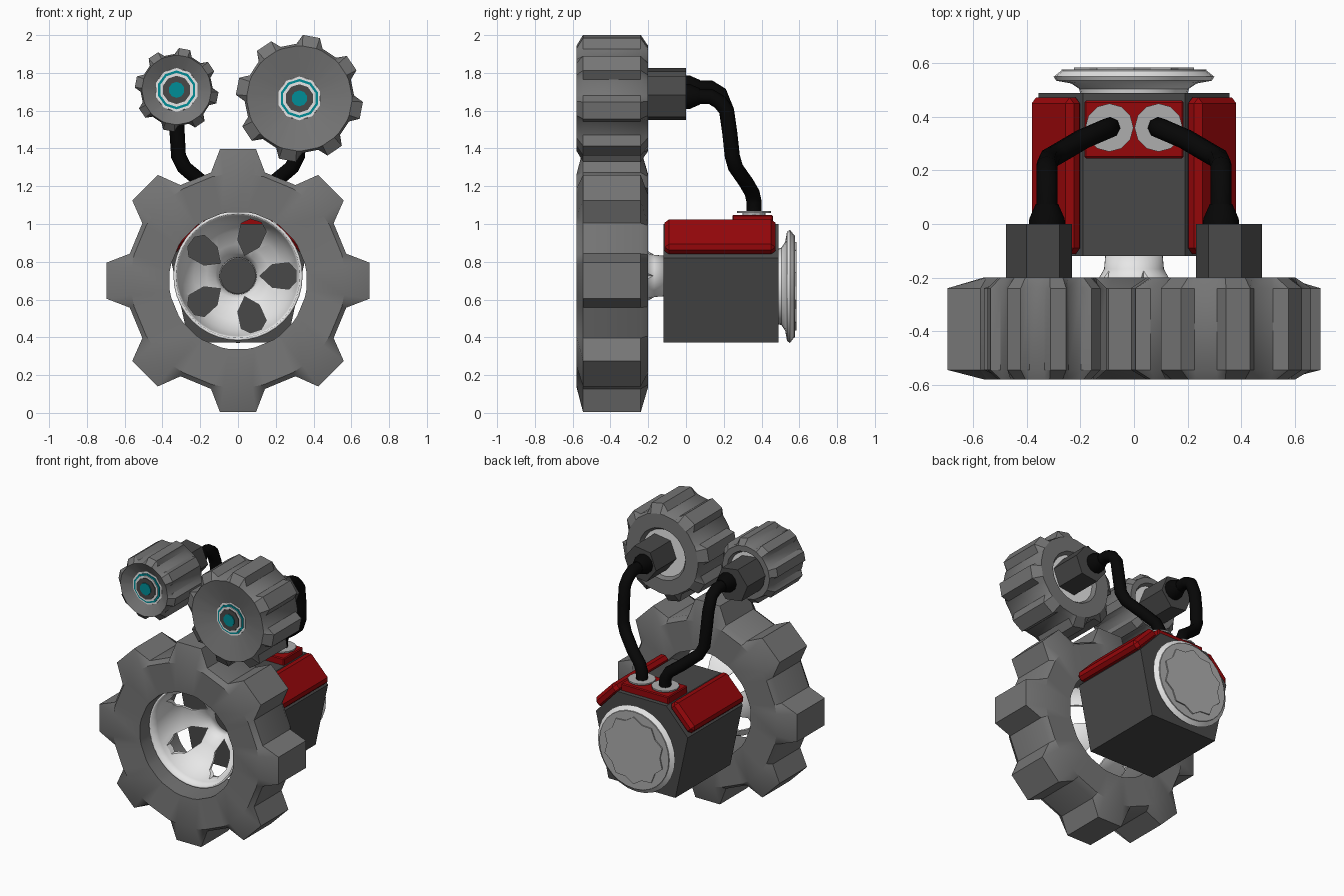
import bpy, bmesh, math
from mathutils import Matrix, Vector

if "Cube" in bpy.data.objects:
    bpy.data.objects.remove(bpy.data.objects["Cube"])


def material(name, r, g, b):
    m = bpy.data.materials.new(name)
    m.diffuse_color = (r, g, b, 1)
    m.use_nodes = True
    m.node_tree.nodes["Principled BSDF"].inputs["Base Color"].default_value = m.diffuse_color
    return m


RUBBER = material("rubber grey", 0.18, 0.18, 0.18)
DARK = material("dark grey", 0.065, 0.065, 0.065)
BLACK = material("black", 0.002, 0.002, 0.002)
RED = material("red", 0.30, 0.002, 0.003)
WHITE = material("white", 0.8, 0.8, 0.8)
LIGHT = material("light grey", 0.42, 0.42, 0.42)
TEAL = material("teal", 0.0, 0.27, 0.31)


def finish(name, bm, mat, smooth=True):
    bmesh.ops.recalc_face_normals(bm, faces=bm.faces)
    me = bpy.data.meshes.new(name)
    bm.to_mesh(me)
    bm.free()
    me.materials.append(mat)
    ob = bpy.data.objects.new(name, me)
    bpy.context.collection.objects.link(ob)
    bpy.ops.object.select_all(action='DESELECT')
    ob.select_set(True)
    bpy.context.view_layer.objects.active = ob
    if smooth:
        bpy.ops.object.shade_smooth_by_angle(angle=math.radians(32))
    return ob


def apply_modifiers(ob):
    bpy.context.view_layer.objects.active = ob
    for m in list(ob.modifiers):
        bpy.ops.object.modifier_apply(modifier=m.name)


def loft(name, rings, mat, closed=False, caps=True, smooth=True):
    """Skin a list of equal-length point rings."""
    bm = bmesh.new()
    vs = [[bm.verts.new(p) for p in ring] for ring in rings]
    n = len(vs[0])
    for k in range(len(vs) if closed else len(vs) - 1):
        a, b = vs[k], vs[(k + 1) % len(vs)]
        for i in range(n):
            j = (i + 1) % n
            bm.faces.new((a[i], a[j], b[j], b[i]))
    if caps and not closed:
        bm.faces.new(vs[0])
        bm.faces.new(vs[-1])
    return finish(name, bm, mat, smooth)


def ring(polar, y, cx, cz, scale=1.0):
    return [(cx + r * scale * math.cos(a), y, cz + r * scale * math.sin(a)) for a, r in polar]


def circle(n, r=1.0, turn=0.0):
    return [(turn + 2 * math.pi * i / n, r) for i in range(n)]


def revolve(name, profile, mat, cx, cz, n=32, caps=True, turn=0.0, smooth=True):
    return loft(name, [ring(circle(n, r, turn), y, cx, cz) for r, y in profile],
                mat, caps=caps, smooth=smooth)


def gear(name, cx, cz, radius, root, turn, front_hole, front_y, back_hole):
    """Eight-toothed tyre whose teeth slope down to round shoulders, with a central hole."""
    teeth, hole = [], []
    for t in range(8):
        for off, r in ((-14, root), (-7.8, 1), (7.8, 1), (14, root)):
            a = math.radians(45 * t + off + turn)
            teeth.append((a, r * radius))
            hole.append((a, 1.0))
    shoulder = root * radius * 0.96
    return loft(name, [
        ring(teeth, -0.24, cx, cz), ring(teeth, -0.545, cx, cz),
        ring(hole, -0.58, cx, cz, shoulder),
        ring(hole, front_y, cx, cz, front_hole),
        ring(hole, -0.30, cx, cz, front_hole),
        ring(hole, -0.20, cx, cz, back_hole),
        ring(hole, -0.20, cx, cz, shoulder)], RUBBER, closed=True)


def slab(name, size, center, mat, bevel, tilt=0.0):
    bm = bmesh.new()
    bmesh.ops.create_cube(bm, size=1.0)
    bmesh.ops.scale(bm, vec=Vector(size), verts=bm.verts)
    bmesh.ops.bevel(bm, geom=bm.edges[:], offset=bevel, segments=1, affect='EDGES')
    bmesh.ops.transform(bm, matrix=Matrix.Translation(center) @ Matrix.Rotation(tilt, 4, 'Y'),
                        verts=bm.verts)
    return finish(name, bm, mat, False)


# Main tyre
gear("main_tyre", 0, 0.70, 0.703, 0.84, 0, 0.365, -0.57, 0.365)

# Dished wheel hub with five windows and a flared axle
hub = revolve("wheel_hub", [(0.335, -0.50), (0.325, -0.44), (0.295, -0.35), (0.24, -0.28),
                            (0.17, -0.235), (0.125, -0.205), (0.105, -0.17), (0.10, -0.115)],
              WHITE, 0, 0.725, n=40, caps=False)
shell = hub.modifiers.new("shell", 'SOLIDIFY')
shell.thickness = 0.014
shell.offset = 0
bm = bmesh.new()
for k in range(5):
    a = math.radians(72 * k)
    loops = []
    for y in (-0.6, -0.17):
        pts = []
        for u, v in ((0.115, 0), (0.18, -0.06), (0.27, -0.07), (0.307, -0.03),
                     (0.307, 0.03), (0.27, 0.07), (0.18, 0.06)):
            pts.append(bm.verts.new((u * math.cos(a) - v * math.sin(a), y,
                                     0.725 + u * math.sin(a) + v * math.cos(a))))
        loops.append(pts)
    bm.faces.new(loops[0])
    bm.faces.new(loops[1])
    for i in range(7):
        j = (i + 1) % 7
        bm.faces.new((loops[0][i], loops[0][j], loops[1][j], loops[1][i]))
cutter = finish("window_cutter", bm, WHITE, False)
cutter.hide_render = True
cut = hub.modifiers.new("windows", 'BOOLEAN')
cut.operation = 'DIFFERENCE'
cut.object = cutter
cut.solver = 'EXACT'
apply_modifiers(hub)
bpy.data.objects.remove(cutter)

# Six-sided motor body, widest just under the armour
half = [(0.26, 0.372), (0.357, 0.82), (0.19, 1.0)]
outline = half + [(-x, z) for x, z in reversed(half)]
loft("motor_body", [[(x, y, z) for x, z in outline] for y in (-0.12, 0.49)], DARK, smooth=False)

# Rear flywheel: flared neck, rim and notched cap
revolve("rear_flange", [(0.20, 0.485), (0.205, 0.505), (0.235, 0.525), (0.29, 0.535),
                        (0.30, 0.55), (0.272, 0.572)], WHITE, 0, 0.67, n=28)
revolve("rear_rim", [(0.275, 0.56), (0.27, 0.577)], LIGHT, 0, 0.67, n=28)
notched = [(math.pi * i / 10, 0.235 if i % 2 else 0.205) for i in range(20)]
loft("rear_cap", [ring(notched, 0.57, 0, 0.67), ring(notched, 0.585, 0, 0.67)], LIGHT,
     smooth=False)

# Red armour
slab("top_plate", (0.37, 0.215, 0.06), (0, 0.353, 1.018), RED, 0.006)
for side, s in (("left", -1), ("right", 1)):
    slab(side + "_armour", (0.225, 0.585, 0.075), (s * 0.292, 0.18, 0.932), RED, 0.022,
         s * math.radians(46))

# Two eye stalks
for side, s, cz, radius, hole in (("left", -1, 1.71, 0.222, 0.145),
                                  ("right", 1, 1.665, 0.337, 0.18)):
    cx = s * 0.325
    gear(side + "_eye_gear", cx, cz, radius, 0.86, -11, 0.112, -0.54, hole)
    revolve(side + "_eye_hub", [(0.105, -0.53), (0.105, -0.30), (hole - 0.012, -0.225)],
            WHITE, cx, cz, n=20)
    # Stacked lens rings
    for k, (r, mat, part) in enumerate(((0.116, WHITE, "rim"), (0.103, TEAL, "ring"),
                                        (0.090, WHITE, "inner_rim"), (0.075, DARK, "iris"),
                                        (0.042, TEAL, "pupil"))):
        y = -0.542 - 0.006 * k
        revolve(f"{side}_eye_{part}", [(r, y + 0.009), (r, y)], mat, cx, cz, n=10,
                turn=math.radians(18), smooth=False)
    # Hexagonal housing and tapered cable boot
    revolve(side + "_eye_housing", [(0.124, -0.26), (0.124, 0.0)], DARK, s * 0.355, cz, n=6,
            turn=s * math.radians(8), smooth=False)
    revolve(side + "_cable_boot", [(0.068, -0.01), (0.066, 0.02), (0.042, 0.075)], BLACK,
            cx, cz + 0.01, n=12)
    # Bent cable swept along a path
    path = [(0.325, 0.02, cz + 0.01), (0.325, 0.13, cz + 0.01), (0.325, 0.18, cz - 0.02),
            (0.325, 0.215, 1.60), (0.322, 0.232, 1.48), (0.315, 0.245, 1.36),
            (0.285, 0.262, 1.30), (0.19, 0.318, 1.22), (0.115, 0.35, 1.165),
            (0.092, 0.36, 1.12), (0.09, 0.36, 1.05)]
    cu = bpy.data.curves.new(side + "_cable", 'CURVE')
    cu.dimensions = '3D'
    cu.bevel_depth = 0.04
    cu.bevel_resolution = 2
    cu.use_fill_caps = True
    sp = cu.splines.new('POLY')
    sp.points.add(len(path) - 1)
    for p, (x, y, z) in zip(sp.points, path):
        p.co = (s * x, y, z, 1)
    cu.materials.append(BLACK)
    bpy.context.collection.objects.link(bpy.data.objects.new(side + "_cable", cu))
    # Cable socket on the top plate
    bm = bmesh.new()
    bmesh.ops.create_cone(bm, cap_ends=True, segments=12, radius1=0.09, radius2=0.09,
                          depth=0.01, matrix=Matrix.Translation((s * 0.092, 0.36, 1.064)))
    bmesh.ops.create_cone(bm, cap_ends=True, segments=12, radius1=0.06, radius2=0.06,
                          depth=0.02, matrix=Matrix.Translation((s * 0.092, 0.36, 1.05)))
    finish(side + "_cable_socket", bm, LIGHT, False)
